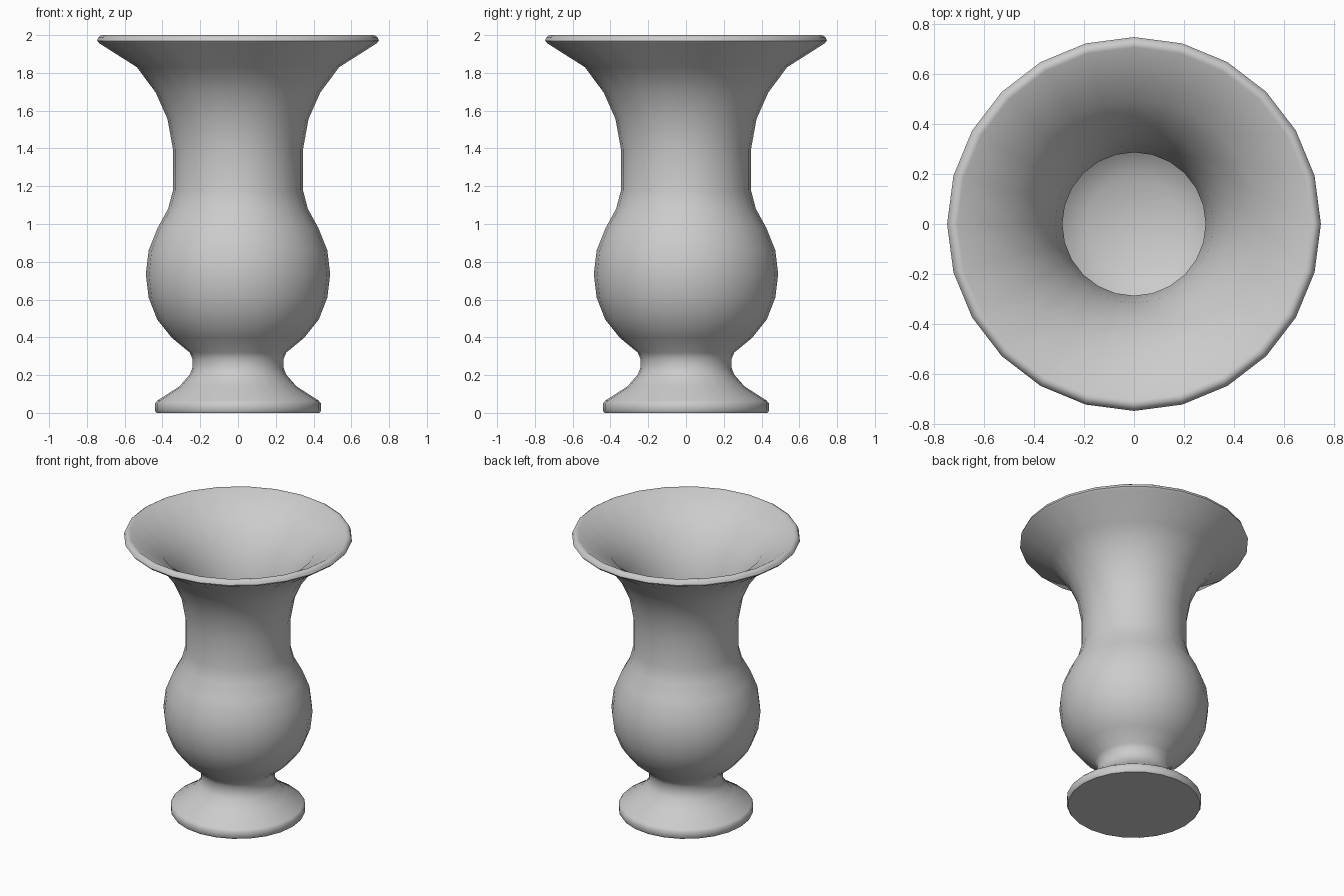
import bpy, bmesh, math

SIDES = 24

# Profile as (radius, height): foot, stem, belly, neck, flared lip
outer = [(0.432, 0.0), (0.44, 0.012), (0.44, 0.05), (0.427, 0.065),
         (0.31, 0.14), (0.255, 0.203), (0.241, 0.24), (0.241, 0.285),
         (0.256, 0.32), (0.35, 0.397), (0.428, 0.495), (0.473, 0.61),
         (0.488, 0.735), (0.473, 0.86), (0.425, 0.98), (0.37, 1.08),
         (0.345, 1.175), (0.345, 1.4), (0.373, 1.555), (0.435, 1.695),
         (0.535, 1.83), (0.735, 1.957), (0.746, 1.97), (0.738, 1.99),
         (0.722, 2.0)]
# Inside wall from the lip down to the floor of the bowl
inner = [(0.705, 1.997), (0.497, 1.868), (0.382, 1.722), (0.315, 1.57),
         (0.286, 1.4), (0.286, 1.165), (0.315, 1.055), (0.37, 0.95),
         (0.414, 0.845), (0.428, 0.735), (0.414, 0.63), (0.376, 0.53),
         (0.31, 0.445), (0.19, 0.37)]
profile = outer + inner

# Spin the profile into rings and cap the foot and the inner floor
bm = bmesh.new()
rings = []
for r, z in profile:
    rings.append([bm.verts.new((r * math.cos(math.tau * i / SIDES),
                                r * math.sin(math.tau * i / SIDES), z))
                  for i in range(SIDES)])
for a, b in zip(rings, rings[1:]):
    for i in range(SIDES):
        j = (i + 1) % SIDES
        bm.faces.new((a[i], a[j], b[j], b[i]))
bm.faces.new(rings[0][::-1])
bm.faces.new(rings[-1])

mesh = bpy.data.meshes.new("vase")
bm.to_mesh(mesh)
bm.free()
vase = bpy.data.objects.new("vase", mesh)
bpy.context.collection.objects.link(vase)

# Smooth shading with a crisp foot edge
bpy.context.view_layer.objects.active = vase
vase.select_set(True)
bpy.ops.object.shade_smooth_by_angle(angle=math.radians(50))
